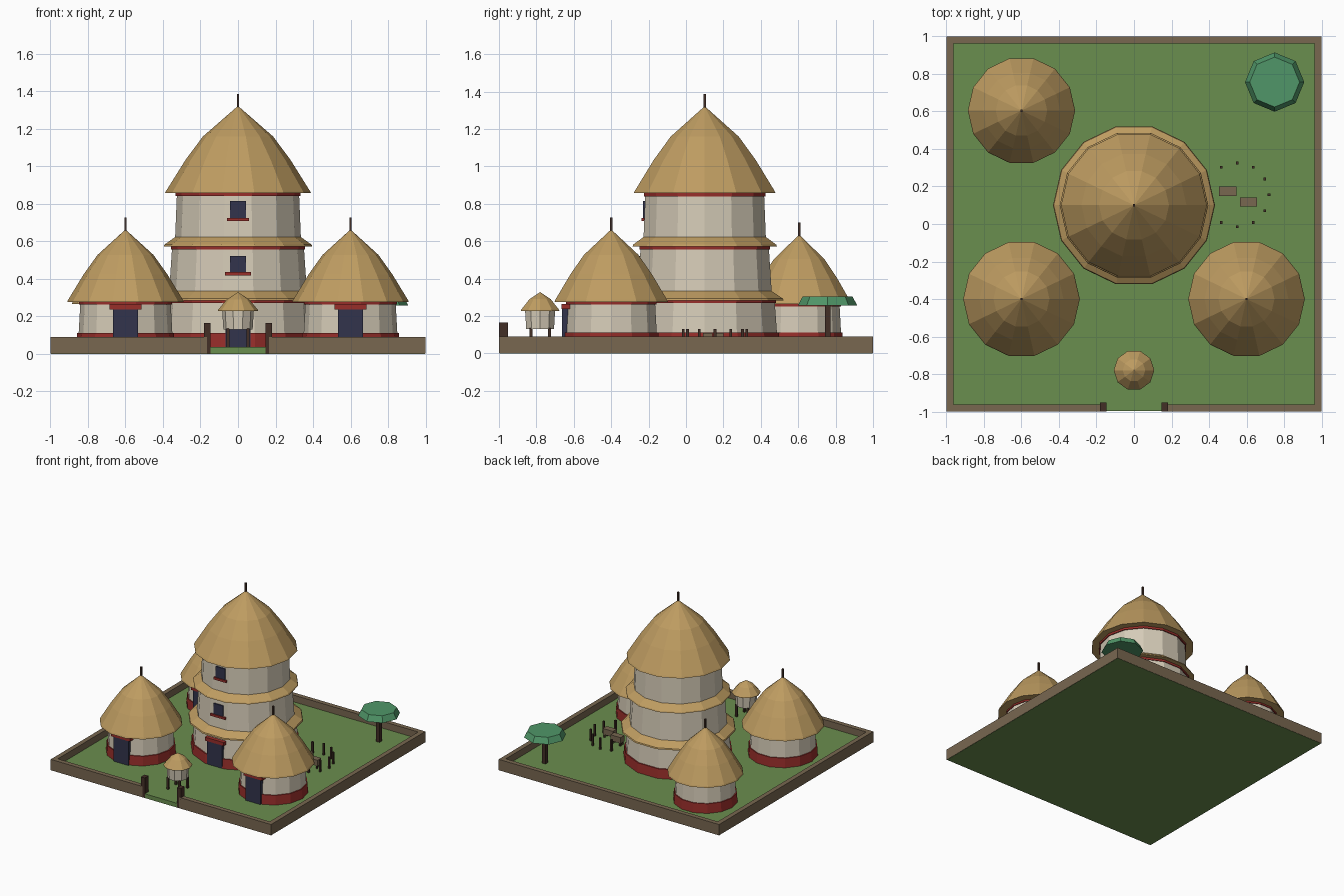
import bpy, bmesh, math
from mathutils import Matrix

if "Cube" in bpy.data.objects:
    bpy.data.objects.remove(bpy.data.objects["Cube"])


def material(name, rgb):
    m = bpy.data.materials.new(name)
    lin = [(c / 255 / 12.92) if c < 10 else ((c / 255 + 0.055) / 1.055) ** 2.4 for c in rgb]
    m.diffuse_color = (*lin, 1)
    m.use_nodes = True
    m.node_tree.nodes["Principled BSDF"].inputs["Base Color"].default_value = m.diffuse_color
    return m


GRASS = material("grass", (106, 142, 78))
EARTH = material("earth_wall", (120, 103, 80))
THATCH = material("thatch", (190, 156, 97))
PLASTER = material("plaster", (213, 203, 183))
RED = material("red_trim", (152, 46, 42))
NAVY = material("dark_opening", (50, 52, 76))
WOOD = material("dark_wood", (66, 46, 38))
LEAF = material("leaves", (80, 150, 104))
G = 0.035  # grass level


def finish(name, bm, mat):
    bmesh.ops.recalc_face_normals(bm, faces=bm.faces)
    me = bpy.data.meshes.new(name)
    bm.to_mesh(me)
    bm.free()
    me.materials.append(mat)
    ob = bpy.data.objects.new(name, me)
    bpy.context.collection.objects.link(ob)
    return ob


def lathe(name, mat, centre, profile, n=14):
    """Faceted solid of revolution from (radius, z) points, bottom to top."""
    bm = bmesh.new()
    cx, cy = centre
    rings = []
    for r, z in profile:
        if r == 0:
            rings.append([bm.verts.new((cx, cy, z))] * n)
        else:
            rings.append([bm.verts.new((cx + r * math.cos(2 * math.pi * i / n),
                                        cy + r * math.sin(2 * math.pi * i / n), z))
                          for i in range(n)])
    for a, b in zip(rings, rings[1:]):
        for i in range(n):
            j = (i + 1) % n
            vs = [a[i], a[j], b[j], b[i]]
            bm.faces.new(list(dict.fromkeys(vs)))
    for ring in (rings[0], rings[-1]):
        if ring[0] is not ring[1]:
            bm.faces.new(ring)
    return finish(name, bm, mat)


def box(name, mat, x, y, z):
    """Box from (min, max) ranges."""
    bm = bmesh.new()
    size = [b - a for a, b in (x, y, z)]
    mid = [(a + b) / 2 for a, b in (x, y, z)]
    bmesh.ops.create_cube(bm, size=1, matrix=Matrix.Translation(mid) @ Matrix.Diagonal((*size, 1)))
    return finish(name, bm, mat)


def post(name, x, y, w, z0, z1, mat=WOOD):
    return box(name, mat, (x - w / 2, x + w / 2), (y - w / 2, y + w / 2), (z0, z1))


def roof(name, centre, r, z0, z1):
    """Thatched dome-cone with a thin eave lip and a finial pole."""
    h = z1 - z0
    lathe(name, THATCH, centre,
          [(r, z0), (r * 0.985, z0 + 0.012), (r * 0.72, z0 + h * 0.38),
           (r * 0.48, z0 + h * 0.65), (0, z1)])
    post(name + "_finial", *centre, 0.013, z1 - 0.03, z1 + 0.064)


def doorway(name, cx, y, w, z1):
    box(name + "_door", NAVY, (cx - w / 2, cx + w / 2), (y - 0.012, y + 0.03), (G, z1))
    box(name + "_lintel", RED, (cx - w / 2 - 0.018, cx + w / 2 + 0.018),
        (y - 0.016, y + 0.03), (z1, z1 + 0.028))


def hut(name, cx, cy, s, eave, apex):
    c = (cx, cy)
    lathe(name + "_wall", PLASTER, c, [(0.254 * s, G), (0.24 * s, eave + 0.01)])
    lathe(name + "_base_band", RED, c, [(0.263 * s, G), (0.258 * s, 0.112)])
    lathe(name + "_top_band", RED, c, [(0.248 * s, eave - 0.013), (0.248 * s, eave + 0.002)])
    roof(name + "_roof", c, 0.311 * s, eave, apex)
    doorway(name, cx, cy - 0.25 * s, 0.135 * s, eave - 0.038)


# grounds and enclosure wall with a gate gap
box("ground", GRASS, (-0.998, 0.998), (-0.998, 0.998), (0, G))
WZ = (0.001, 0.09)
box("back_wall", EARTH, (-1, 1), (0.962, 1), WZ)
for s, side in ((-1, "left"), (1, "right")):
    box(side + "_wall", EARTH, sorted((s * 0.962, s)), (-0.962, 0.962), WZ)
    box("front_wall_" + side, EARTH, sorted((s * 0.165, s)), (-1, -0.962), WZ)
    box("gate_post_" + side, WOOD, sorted((s * 0.146, s * 0.182)), (-1, -0.952), (0.001, 0.165))

# three-tier tower
T = (0, 0.1)
lathe("tower_base_band", RED, T, [(0.412, G), (0.406, 0.112)])
tiers = [(0.402, G, 0.382, 0.30), (0.37, 0.29, 0.35, 0.59), (0.337, 0.58, 0.325, 0.87)]
for i, (r0, z0, r1, z1) in enumerate(tiers, 1):
    lathe(f"tower_wall_{i}", PLASTER, T, [(r0, z0), (r1, z1)])
for i, (r, z) in enumerate([(0.392, 0.27), (0.358, 0.555), (0.334, 0.84)], 1):
    lathe(f"tower_trim_{i}", RED, T, [(r, z), (r, z + 0.018)])
lathe("tower_skirt_roof_1", THATCH, T, [(0.432, 0.284), (0.428, 0.294), (0.365, 0.335)])
lathe("tower_skirt_roof_2", THATCH, T, [(0.396, 0.572), (0.392, 0.582), (0.332, 0.625)])
roof("tower_roof", T, 0.389, 0.857, 1.322)
doorway("tower", 0, -0.292, 0.135, 0.225)
for i, (y, z0, z1, sill) in enumerate([(-0.25, 0.435, 0.522, 0.068), (-0.223, 0.725, 0.815, 0.058)], 1):
    box(f"tower_window_{i}", NAVY, (-0.042, 0.042), (y - 0.006, y + 0.03), (z0, z1))
    box(f"tower_sill_{i}", RED, (-sill, sill), (y - 0.014, y + 0.03), (z0 - 0.018, z0))

# three round huts
hut("left_hut", -0.6, -0.4, 1, 0.275, 0.663)
hut("right_hut", 0.6, -0.4, 1, 0.275, 0.663)
hut("back_hut", -0.6, 0.605, 0.92, 0.265, 0.635)

# raised granary
N = (0, -0.78)
lathe("granary_bin", PLASTER, N, [(0.078, 0.13), (0.085, 0.24)], 10)
lathe("granary_roof", THATCH, N, [(0.108, 0.228), (0.106, 0.234), (0.06, 0.29), (0, 0.328)], 10)
for sx in (-1, 1):
    for sy in (-1, 1):
        post("granary_leg", sx * 0.052, N[1] + sy * 0.05, 0.016, G, 0.135)

# flat-topped tree
lathe("tree_canopy", LEAF, (0.75, 0.757), [(0.158, 0.257), (0.133, 0.305)], 8)
post("tree_trunk", 0.75, 0.757, 0.03, G, 0.265)

# livestock pen: open ring of stakes around two animal blocks
for a in range(-120, 121, 30):
    t = math.radians(a)
    post("pen_stake", 0.55 + 0.17 * math.cos(t), 0.155 + 0.17 * math.sin(t), 0.014, G, 0.13)
for x, y in ((0.5, 0.175), (0.61, 0.117)):
    box("pen_animal", EARTH, (x - 0.046, x + 0.046), (y - 0.025, y + 0.025), (0.06, 0.108))
    for sx in (-1, 1):
        for sy in (-1, 1):
            post("animal_leg", x + sx * 0.036, y + sy * 0.016, 0.012, G, 0.062)
